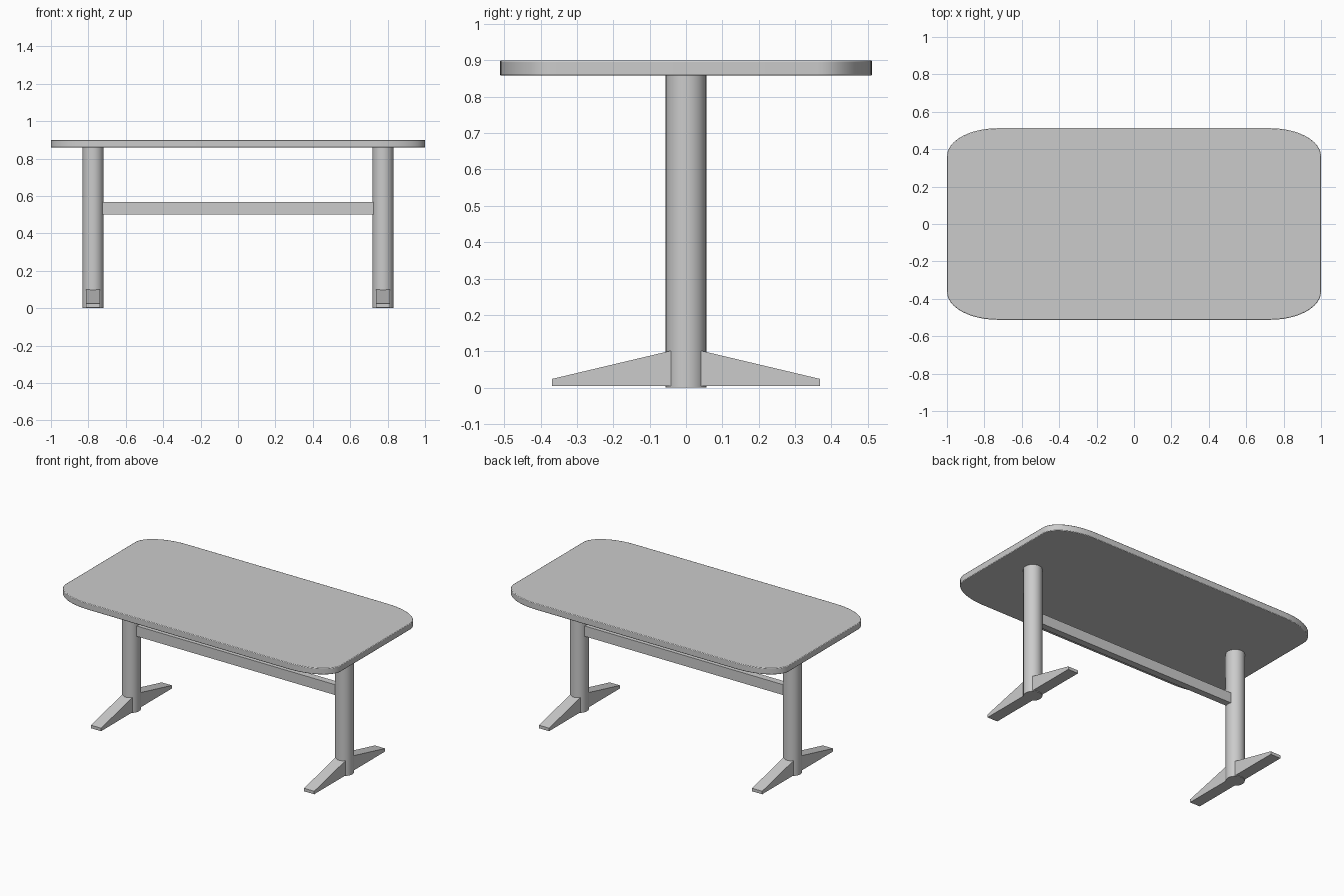
import bpy, bmesh, math
from mathutils import Matrix

if "Cube" in bpy.data.objects:
    bpy.data.objects.remove(bpy.data.objects["Cube"])

grey = bpy.data.materials.new("light_grey")
grey.diffuse_color = (0.6, 0.6, 0.6, 1)
grey.use_nodes = True
grey.node_tree.nodes["Principled BSDF"].inputs["Base Color"].default_value = grey.diffuse_color


def finish(name, bm, smooth=False):
    bmesh.ops.recalc_face_normals(bm, faces=bm.faces)
    me = bpy.data.meshes.new(name)
    bm.to_mesh(me)
    bm.free()
    ob = bpy.data.objects.new(name, me)
    bpy.context.collection.objects.link(ob)
    me.materials.append(grey)
    if smooth:
        bpy.ops.object.select_all(action='DESELECT')
        ob.select_set(True)
        bpy.context.view_layer.objects.active = ob
        bpy.ops.object.shade_smooth_by_angle(angle=math.radians(30))
    return ob


def prism(name, pts, offset, smooth=False):
    bm = bmesh.new()
    f = bm.faces.new([bm.verts.new(p) for p in pts])
    ext = bmesh.ops.extrude_face_region(bm, geom=[f])
    moved = [v for v in ext["geom"] if isinstance(v, bmesh.types.BMVert)]
    bmesh.ops.translate(bm, verts=moved, vec=offset)
    return finish(name, bm, smooth)


# Tabletop with elliptical corners and a fine edge bevel
HX, HY, RX, RY, N = 1.0, 0.512, 0.27, 0.15, 12
outline = []
for q, (sx, sy) in enumerate([(1, 1), (-1, 1), (-1, -1), (1, -1)]):
    for i in range(N + 1):
        a = math.pi / 2 * (q + i / N)
        outline.append((sx * (HX - RX) + RX * math.cos(a),
                        sy * (HY - RY) + RY * math.sin(a), 0.858))
top = prism("tabletop", outline, (0, 0, 0.042), True)
bev = top.modifiers.new("edge_bevel", 'BEVEL')
bev.width, bev.segments = 0.004, 2
bev.limit_method, bev.angle_limit = 'ANGLE', math.radians(50)

for s, side in ((-1, "left"), (1, "right")):
    x = s * 0.775
    # Round post
    bm = bmesh.new()
    bmesh.ops.create_cone(bm, cap_ends=True, segments=32, radius1=0.056,
                          radius2=0.056, depth=0.86,
                          matrix=Matrix.Translation((x, 0, 0.43)))
    finish(side + "_post", bm, True)
    # Tapered feet
    for t, end in ((-1, "front"), (1, "back")):
        prof = [(0.035, 0.004), (0.368, 0.004), (0.368, 0.024), (0.043, 0.101), (0.035, 0.101)]
        prism(f"{side}_{end}_foot", [(x - 0.037, t * y, z) for y, z in prof], (0.074, 0, 0))

# Stretcher between the posts
prism("stretcher", [(-0.73, -0.022, 0.5), (-0.73, 0.022, 0.5),
                    (-0.73, 0.022, 0.568), (-0.73, -0.022, 0.568)], (1.46, 0, 0))
